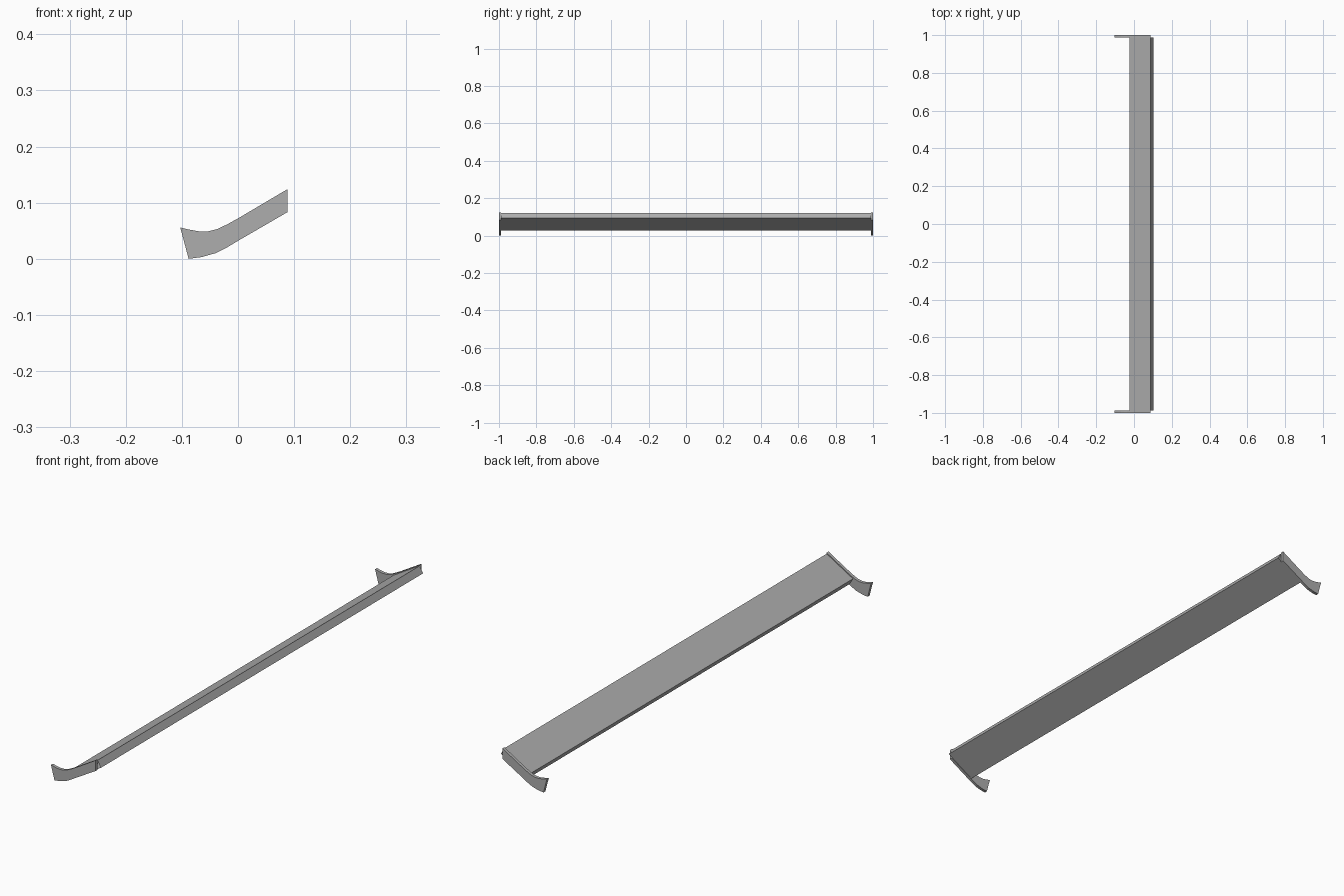
import bpy
import bmesh
from mathutils import Vector

cube = bpy.data.objects.get("Cube")
if cube:
    bpy.data.objects.remove(cube, do_unlink=True)

# One plain grey for every part
GREY = (0.42, 0.42, 0.42, 1)
grey = bpy.data.materials.new("grey")
grey.use_nodes = True
grey.diffuse_color = GREY
grey.node_tree.nodes["Principled BSDF"].inputs["Base Color"].default_value = GREY


def extrude_profile(name, profile, y0, y1, capped):
    """Sweep a closed x-z profile along y, with or without end faces."""
    bm = bmesh.new()
    near = [bm.verts.new((x, y0, z)) for x, z in profile]
    far = [bm.verts.new((x, y1, z)) for x, z in profile]
    n = len(profile)
    for i in range(n):
        j = (i + 1) % n
        bm.faces.new((near[i], near[j], far[j], far[i]))
    if capped:
        bm.faces.new(near)
        bm.faces.new(far)
    bmesh.ops.recalc_face_normals(bm, faces=bm.faces)
    mesh = bpy.data.meshes.new(name)
    bm.to_mesh(mesh)
    bm.free()
    mesh.materials.append(grey)
    obj = bpy.data.objects.new(name, mesh)
    bpy.context.collection.objects.link(obj)
    return obj


# Blade: a tilted flat box, open at both ends
SPAN = 0.988
top_front = Vector((-0.025, 0.053))
top_rear = Vector((0.088, 0.12))
drop = Vector((0.015, -0.025))
blade = [top_front, top_rear, top_rear + drop, top_front + drop]
extrude_profile("wing_blade", blade, -SPAN, SPAN, False)

# End plates: upswept curved strips closing each tip
upper = [(-0.103, 0.056), (-0.087, 0.052), (-0.07, 0.049), (-0.053, 0.049),
         (-0.037, 0.053), (-0.018, 0.062), (0.0, 0.072), (0.088, 0.124)]
lower = [(0.088, 0.083), (0.0, 0.032), (-0.02, 0.02), (-0.04, 0.01),
         (-0.065, 0.003), (-0.088, 0.0)]
for side, name in ((-1, "front_end_plate"), (1, "back_end_plate")):
    extrude_profile(name, upper + lower, side * SPAN, side, True)
